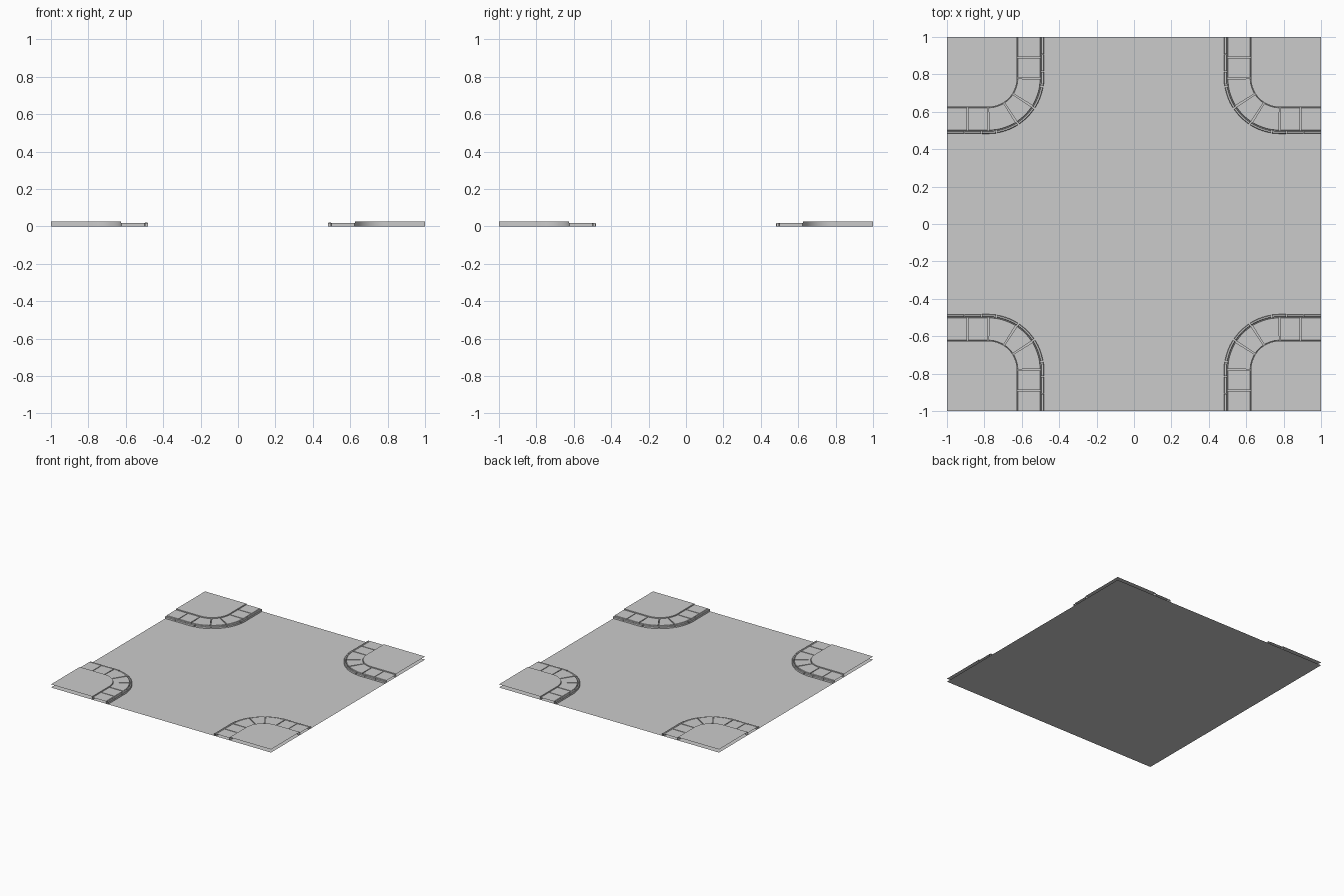
import bpy, bmesh, math, random

if "Cube" in bpy.data.objects:
    bpy.data.objects.remove(bpy.data.objects["Cube"])

random.seed(4)
C = 0.78            # centre of the corner arc in the +x +y quadrant


def path(t, r):
    """Point on the corner path: t 0-1 straight, 1-2 quarter arc, 2-3 straight."""
    if t < 1:
        return 1 - 0.22 * t, C - r
    if t > 2:
        return C - r, C + 0.22 * (t - 2)
    a = math.radians(-90 - 90 * (t - 1))
    return C + r * math.cos(a), C + r * math.sin(a)


def sweep(bm, profile, t0, t1, cap0=True, cap1=True):
    """Sweep an (r, z) profile along part of the path."""
    ts = [t0]
    if t0 < 1 < t1:
        ts.append(1)
    for k in range(1, 24):
        t = 1 + k / 24
        if t0 + 0.012 < t < t1 - 0.012:
            ts.append(t)
    if t0 < 2 < t1:
        ts.append(2)
    ts.append(t1)
    rows = [[bm.verts.new((*path(t, r), z)) for r, z in profile] for t in ts]
    for a, b in zip(rows, rows[1:]):
        for i in range(len(profile) - 1):
            bm.faces.new((a[i], a[i + 1], b[i + 1], b[i]))
    if cap0:
        bm.faces.new(rows[0])
    if cap1:
        bm.faces.new(rows[-1][::-1])


def finish(name, bm):
    """Make the object and mirror it to all four corners."""
    for f in bm.faces:
        f.normal_update()
        if f.normal.z < -0.5:
            f.normal_flip()
    me = bpy.data.meshes.new(name)
    bm.to_mesh(me)
    bm.free()
    ob = bpy.data.objects.new(name, me)
    bpy.context.collection.objects.link(ob)
    m = ob.modifiers.new("mirror", 'MIRROR')
    m.use_axis = (True, True, False)
    m.use_mirror_merge = False
    bpy.ops.object.select_all(action='DESELECT')
    ob.select_set(True)
    bpy.context.view_layer.objects.active = ob
    bpy.ops.object.shade_smooth_by_angle(angle=math.radians(30))
    return ob


def block(r0, r1, z, b):
    """Bevelled block cross-section."""
    return [(r0, 0), (r0, z - b), (r0 + b, z), (r1 - b, z), (r1, z - b), (r1, 0)]


# road sheet
bpy.ops.mesh.primitive_plane_add(size=2)
bpy.context.object.name = "road"

# pavers: two straight, three wedge-shaped, two straight
bm = bmesh.new()
seams = [0, 0.5, 1, 4 / 3 + 0.03, 5 / 3 - 0.03, 2, 2.5, 3]
for a, b in zip(seams, seams[1:]):
    sweep(bm, block(0.157, 0.280, 0.019, 0.002),
          a + (0.012 if a > 0 else 0), b - (0.012 if b < 3 else 0), a > 0, b < 3)
finish("pavement_slabs", bm)

# kerb stones with slightly uneven faces
bm = bmesh.new()
seams = [0, 0.42, 0.84, 1.1, 1.37, 1.63, 1.9, 2.16, 2.58, 3]
for a, b in zip(seams, seams[1:]):
    j = random.uniform(-0.0015, 0.0015)
    sweep(bm, block(0.283, 0.298 + j, 0.018 + j, 0.003),
          a + (0.01 if a > 0 else 0), b - (0.01 if b < 3 else 0), a > 0, b < 3)
finish("kerb_stones", bm)

# raised corner plots: flat top and inner wall
bm = bmesh.new()
ts = [0] + [1 + k / 16 for k in range(17)] + [3]
top = [bm.verts.new((*path(t, 0.155), 0.0255)) for t in ts]
low = [bm.verts.new((v.co.x, v.co.y, 0)) for v in top]
for i in range(len(ts) - 1):
    bm.faces.new((low[i + 1], low[i], top[i], top[i + 1]))
bm.faces.new(top + [bm.verts.new((1, 1, 0.0255))])
finish("corner_plot", bm)

# worn crossing stripes, flush with the road
bm = bmesh.new()
for c in (0.08, 0.19, 0.30, 0.41):
    for swap in (False, True):
        u = 0.73
        while u < 0.86:
            v = min(u + random.uniform(0.03, 0.07), 0.87)
            w0, w1 = c - random.uniform(0.012, 0.02), c + random.uniform(0.012, 0.02)
            pts = [(u, w0), (v, w0), (v, w1), (u, w1)]
            if swap:
                pts = [(y, x) for x, y in pts]
            bm.faces.new([bm.verts.new((x, y, 0.0003)) for x, y in pts])
            u = v + 0.006
finish("crossing_stripes", bm)
